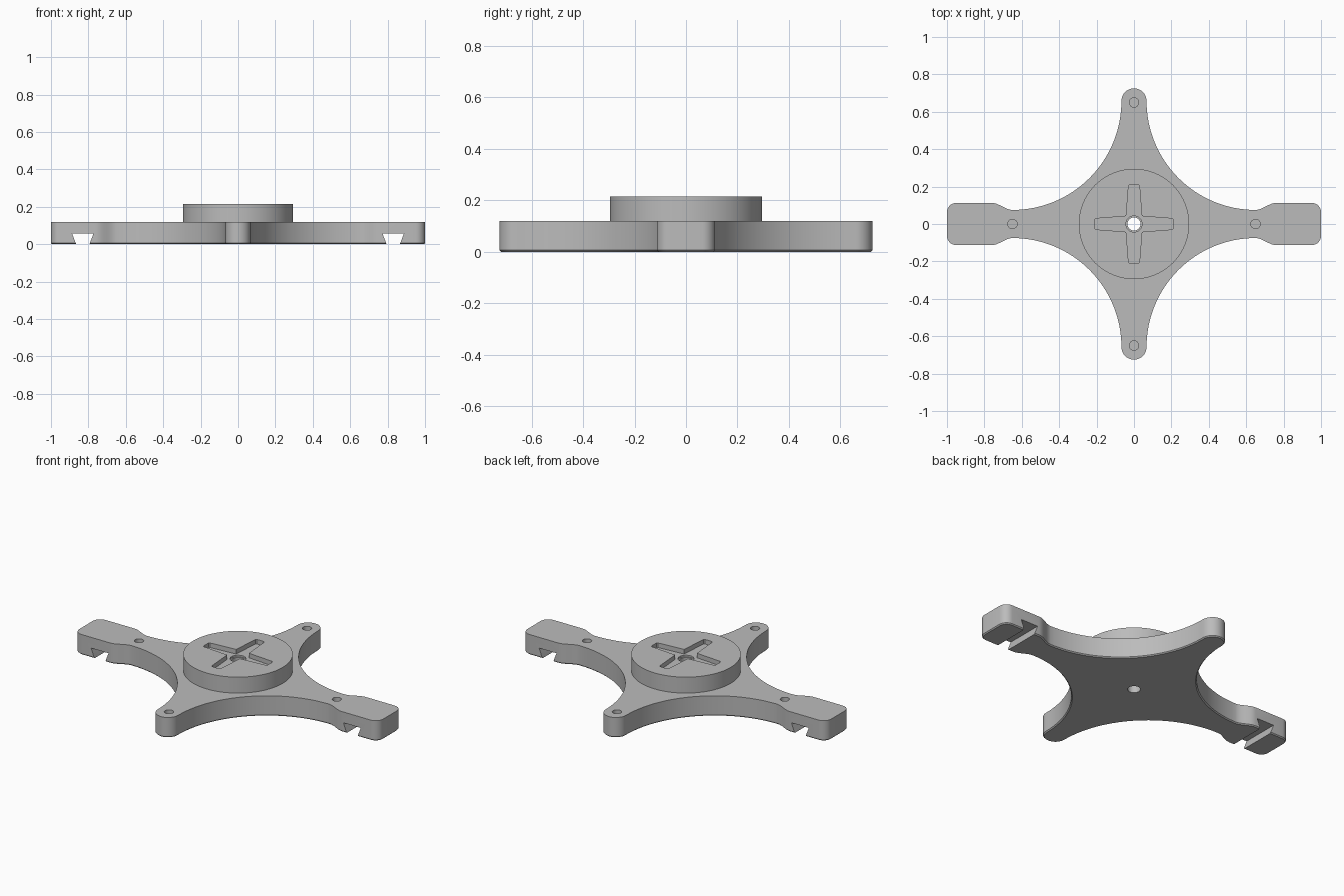
import bpy, bmesh
from math import cos, sin, pi, radians
from mathutils import Matrix

cube = bpy.data.objects.get("Cube")
if cube:
    bpy.data.objects.remove(cube)

grey = bpy.data.materials.new("plain grey")
grey.use_nodes = True
colour = (0.5, 0.5, 0.5, 1)
grey.diffuse_color = colour
grey.node_tree.nodes["Principled BSDF"].inputs["Base Color"].default_value = colour


def arc(cx, cy, r, start, end, steps):
    angles = [radians(start + (end - start) * i / steps) for i in range(steps + 1)]
    return [(cx + r * cos(a), cy + r * sin(a)) for a in angles]


def prism(name, points, z0, z1, turn=None, chamfer=0):
    """Extrude a flat outline from z0 to z1, with an optional chamfer below."""
    bm = bmesh.new()
    face = bm.faces.new([bm.verts.new((x, y, z0)) for x, y in points])
    top = bmesh.ops.extrude_face_region(bm, geom=[face])["geom"]
    verts = [v for v in top if isinstance(v, bmesh.types.BMVert)]
    bmesh.ops.translate(bm, vec=(0, 0, z1 - z0), verts=verts)
    bmesh.ops.recalc_face_normals(bm, faces=bm.faces)
    if chamfer:
        low = [e for e in bm.edges if all(abs(v.co.z - z0) < 1e-5 for v in e.verts)]
        bmesh.ops.bevel(bm, geom=low, offset=chamfer, segments=1, affect='EDGES')
    if turn:
        bm.transform(turn)
    mesh = bpy.data.meshes.new(name)
    bm.to_mesh(mesh)
    bm.free()
    mesh.materials.append(grey)
    obj = bpy.data.objects.new(name, mesh)
    bpy.context.collection.objects.link(obj)
    return obj


def circle(x, y, r, steps=32):
    return arc(x, y, r, 0, 360, steps)[:-1]


def combine(target, tool, operation):
    mod = target.modifiers.new(tool.name, 'BOOLEAN')
    mod.operation, mod.object, mod.solver = operation, tool, 'EXACT'
    bpy.context.view_layer.objects.active = target
    bpy.ops.object.modifier_apply(modifier=mod.name)
    bpy.data.objects.remove(tool)


# Four-armed base plate: one quarter of the outline, then mirrored
quarter = arc(0, 0.658, 0.067, 90, 0, 10)
quarter += arc(0.65, 0.658, 0.583, 180, 270, 32)[1:]
for i in range(1, 9):
    t = i / 8
    quarter.append((0.65 + 0.11 * t, 0.075 + 0.038 * t * t * (3 - 2 * t)))
quarter += arc(0.95, 0.063, 0.05, 90, 0, 8)
right = quarter + [(x, -y) for x, y in reversed(quarter)]
outline = right + [(-x, y) for x, y in reversed(right[1:-1])]
plate = prism("four_arm_plate", outline, 0, 0.12, chamfer=0.006)

# Raised round hub
combine(plate, prism("hub", circle(0, 0, 0.295, 96), 0.06, 0.215), 'UNION')

# Tapered cross recess in the hub
cross = []
for k in range(4):
    c, s = cos(k * pi / 2), sin(k * pi / 2)
    for x, y in ((0.042, -0.042), (0.205, -0.029), (0.211, -0.023),
                 (0.211, 0.023), (0.205, 0.029)):
        cross.append((x * c - y * s, x * s + y * c))
combine(plate, prism("cross_cutter", cross, 0.188, 0.3), 'DIFFERENCE')

# Centre hole with a shallow wider rim
combine(plate, prism("rim_cutter", circle(0, 0, 0.043), 0.178, 0.3), 'DIFFERENCE')
combine(plate, prism("centre_cutter", circle(0, 0, 0.035), -0.1, 0.3), 'DIFFERENCE')

# Blind hole near the end of every arm
for x, y in ((0.65, 0), (-0.65, 0), (0, 0.65), (0, -0.65)):
    combine(plate, prism("pin_cutter", circle(x, y, 0.025), 0.05, 0.2), 'DIFFERENCE')

# Dovetail slots under the two wide arms
upright = Matrix.Rotation(pi / 2, 4, 'X')
for side in (-1, 1):
    mid = side * 0.83
    slot = [(mid - 0.037, -0.02), (mid + 0.037, -0.02), (mid + 0.037, 0.004),
            (mid + 0.057, 0.056), (mid - 0.057, 0.056), (mid - 0.037, 0.004)]
    combine(plate, prism("dovetail_cutter", slot, -0.3, 0.3, upright), 'DIFFERENCE')

bpy.ops.object.select_all(action='DESELECT')
plate.select_set(True)
bpy.context.view_layer.objects.active = plate
bpy.ops.object.shade_smooth_by_angle(angle=radians(30))
